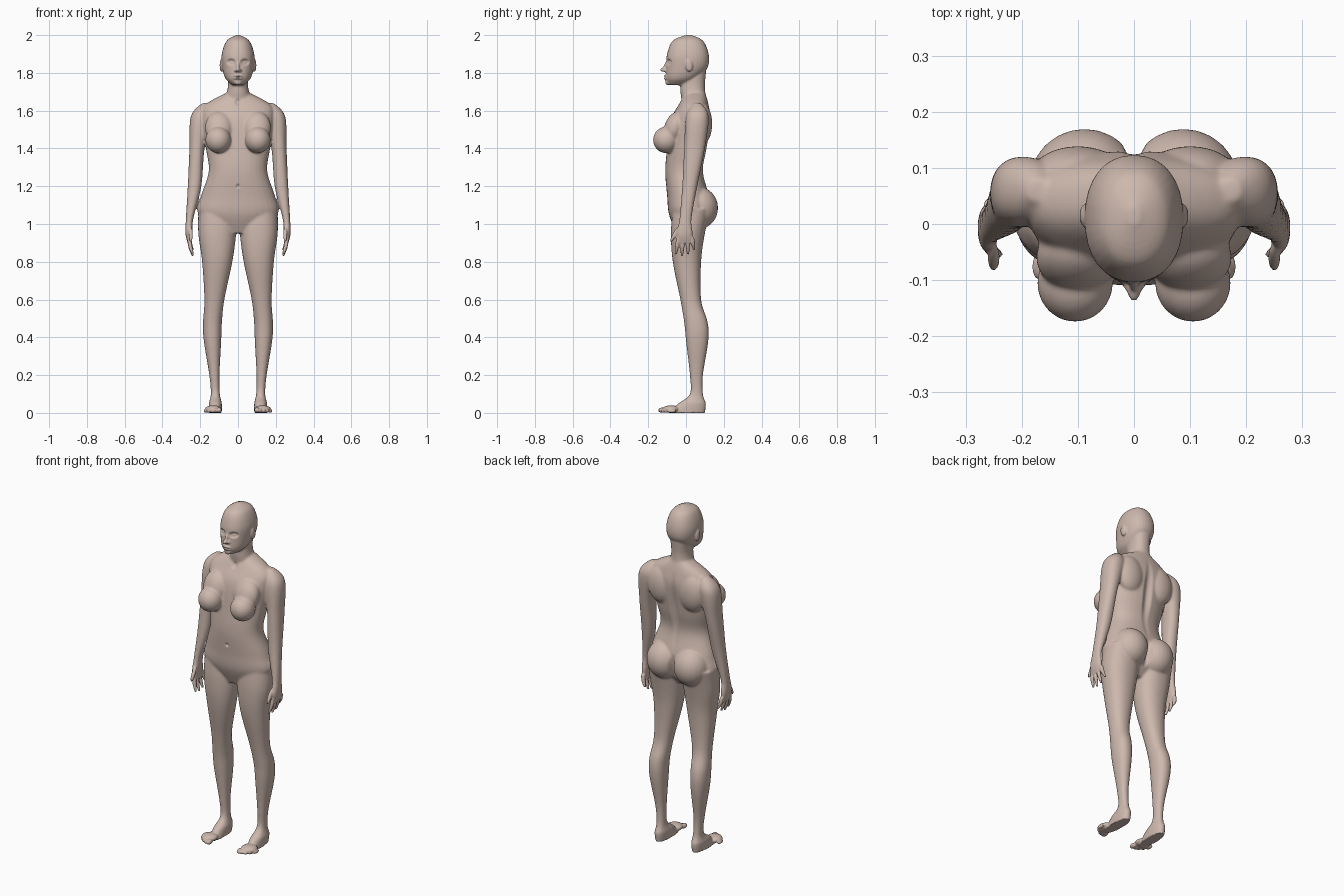
import bpy, bmesh, math
from mathutils import Vector, Matrix

cube = bpy.data.objects.get("Cube")
if cube:
    bpy.data.objects.remove(cube, do_unlink=True)

clay = bpy.data.materials.new("warm_clay")
clay.use_nodes = True
color = (.61, .48, .42, 1)
clay.diffuse_color = color
clay.node_tree.nodes["Principled BSDF"].inputs["Base Color"].default_value = color

shape = bmesh.new()
SEGMENTS = 32
STEPS = 6
ROUNDNESS = .9


def spline(before, start, end, after, t):
    """Smooth interpolation from start to end, guided by the neighbours."""
    leave, arrive = (end - before) / 2, (after - start) / 2
    rise = end - start
    return start + t * (leave + t * (3 * rise - 2 * leave - arrive + t * (leave + arrive - 2 * rise)))


def soften(value):
    """Square off a sine or cosine slightly for a fuller outline."""
    return math.copysign(abs(value) ** ROUNDNESS, value)


def loft(sections):
    """Closed tube through level sections: height, half width, front y, back y, side x.
    Sections without a side x lie on the centre line; the others are mirrored."""
    mirrored = len(sections[0]) > 4
    rows = [section if mirrored else (*section, 0) for section in sections]
    padded = [rows[0], *rows, rows[-1]]
    fine = []
    for group in zip(padded, padded[1:], padded[2:], padded[3:]):
        for step in range(STEPS):
            fine.append([spline(*values, step / STEPS) for values in zip(*group)])
    fine.append(rows[-1])
    for side in (1, -1) if mirrored else (1,):
        rings = []
        for z, half, front, back, x in fine:
            ring = []
            for k in range(SEGMENTS):
                angle = math.tau * k / SEGMENTS
                px = x + half * soften(math.cos(angle))
                py = (front + back + (back - front) * soften(math.sin(angle))) / 2
                ring.append(shape.verts.new((side * px, py, z)))
            rings.append(ring)
        faces = [shape.faces.new(rings[0]), shape.faces.new(rings[-1])]
        for upper, lower in zip(rings, rings[1:]):
            for k in range(SEGMENTS):
                faces.append(shape.faces.new((upper[k - 1], upper[k], lower[k], lower[k - 1])))
        bmesh.ops.recalc_face_normals(shape, faces=faces)


def blob(location, size, tilt=0):
    """Ellipsoid tilted about the x axis, mirrored when off the centre line."""
    x, y, z = location
    for side_x in {x, -x}:
        placement = (Matrix.Translation((side_x, y, z)) @ Matrix.Rotation(tilt, 4, 'X')
                     @ Matrix.Diagonal((*size, 1)))
        bmesh.ops.create_uvsphere(shape, u_segments=24, v_segments=16, radius=1, matrix=placement)


# Head with jaw, then neck
loft([(2, .01, 0, .03), (1.97, .06, -.07, .09), (1.9, .086, -.1, .12),
      (1.83, .084, -.105, .115), (1.77, .066, -.105, .06), (1.735, .03, -.09, 0)])
loft([(1.84, .055, 0, .11), (1.73, .053, -.03, .1), (1.64, .075, -.02, .11)])

# Nose tip, nose bridge, nostrils, lips, chin and ears
blob((0, -.112, 1.817), (.013, .026, .012))
blob((0, -.106, 1.838), (.009, .011, .034), -.4)
blob((.011, -.107, 1.813), (.009, .013, .009))
for lip_height in (1.771, 1.783):
    blob((0, -.1, lip_height), (.026, .02, .006))
blob((0, -.095, 1.75), (.022, .017, .016))
blob((.088, .015, 1.84), (.009, .02, .034), .15)

# Torso with chest, shoulder blades and seat
loft([(1.7, .05, 0, .1), (1.63, .175, -.04, .12), (1.55, .19, -.08, .13), (1.4, .17, -.1, .11),
      (1.28, .155, -.11, .09), (1.15, .195, -.1, .12), (1.05, .21, -.09, .12), (.95, .09, -.05, .05)])
blob((.1, -.06, 1.51), (.075, .055, .09), -.35)
blob((.105, -.105, 1.445), (.068, .07, .07))
blob((.1, .085, 1.53), (.085, .054, .11))
blob((.088, .07, 1.085), (.1, .1, .11))

# Legs down to the soles
loft([(1.08, .1, -.07, .13, .11), (.95, .1, -.08, .1, .11), (.8, .08, -.07, .08, .11),
      (.6, .053, -.03, .08, .125), (.48, .05, -.01, .115, .135), (.38, .046, 0, .118, .135),
      (.2, .027, .02, .09, .125), (.1, .024, .02, .09, .12), (.05, .034, -.04, .105, .12),
      (0, .034, -.09, .1, .12)])

# Ball of the foot and toes, shrinking and stepping back outwards
blob((.13, -.08, .02), (.045, .045, .02))
for toe in range(5):
    thick = .0145 - .0025 * math.sqrt(toe)
    blob((.1 + .018 * toe, -.124 + .003 * toe ** 2, thick), (thick, .024, thick))

# Arms down to the palms
loft([(1.64, .02, .04, .08, .17), (1.57, .055, 0, .12, .195), (1.4, .04, -.01, .1, .217),
      (1.2, .036, -.02, .06, .23), (1.03, .02, -.035, .03, .256), (.95, .018, -.05, .035, .26),
      (.9, .01, -.04, .03, .257)])

# Fingers, fanned and curled slightly inward, and the thumb
for finger in range(4):
    knuckle = -.04 + .024 * finger
    length = .1 - .008 * (finger - 1) ** 2
    sections = []
    for t in (0, .5, .9, 1):
        thick = .011 - .006 * t ** 4
        y = knuckle * (1 + .35 * t)
        sections.append((.93 - length * t, thick, y - thick, y + thick, .258 - .02 * t * t))
    loft(sections)
blob((.25, -.06, .945), (.011, .011, .045), -.5)

mesh = bpy.data.meshes.new("body")
shape.to_mesh(mesh)
shape.free()
body = bpy.data.objects.new("body", mesh)
bpy.context.collection.objects.link(body)


def bake():
    """Replace the mesh with its modified result."""
    bpy.context.view_layer.update()
    graph = bpy.context.evaluated_depsgraph_get()
    result = bpy.data.meshes.new_from_object(body.evaluated_get(graph))
    body.modifiers.clear()
    body.data = result


# Fuse the parts into one skin
fuse = body.modifiers.new("fuse", 'REMESH')
fuse.mode = 'VOXEL'
fuse.voxel_size = .0045
bake()

# Soften the joins, keeping face, hands and feet crisp
soft = body.vertex_groups.new(name="soft")
for vertex in body.data.vertices:
    x, y, z = vertex.co
    crisp = z < .06 or z > 1.76 or (abs(x) > .2 and z < 1)
    soft.add([vertex.index], .15 if crisp else 1, 'REPLACE')
relax = body.modifiers.new("relax", 'SMOOTH')
relax.factor = .5
relax.iterations = 24
relax.vertex_group = "soft"
bake()


def push(center, radius, offset):
    """Mirrored sculpting stroke along y with a soft elliptical falloff."""
    for vertex in body.data.vertices:
        x, y, z = vertex.co
        point = (abs(x), y, z)
        distance = sum(((p - c) / r) ** 2 for p, c, r in zip(point, center, radius))
        if distance < 1:
            vertex.co += Vector((0, offset, 0)) * (1 - distance) ** 2


# Eye sockets, eyelids and mouth line
push((.036, -.09, 1.857), (.03, .05, .022), .018)
push((.036, -.075, 1.855), (.018, .04, .012), -.008)
push((0, -.118, 1.777), (.028, .03, .005), .006)
# Spine groove, cleft, navel and collar hollow
push((0, .125, 1.4), (.035, .06, .27), -.016)
push((0, .13, 1.06), (.026, .08, .1), -.02)
push((0, -.11, 1.2), (.013, .03, .016), .01)
push((0, -.04, 1.645), (.022, .05, .025), .01)

for polygon in body.data.polygons:
    polygon.use_smooth = True
body.data.materials.clear()
body.data.materials.append(clay)
